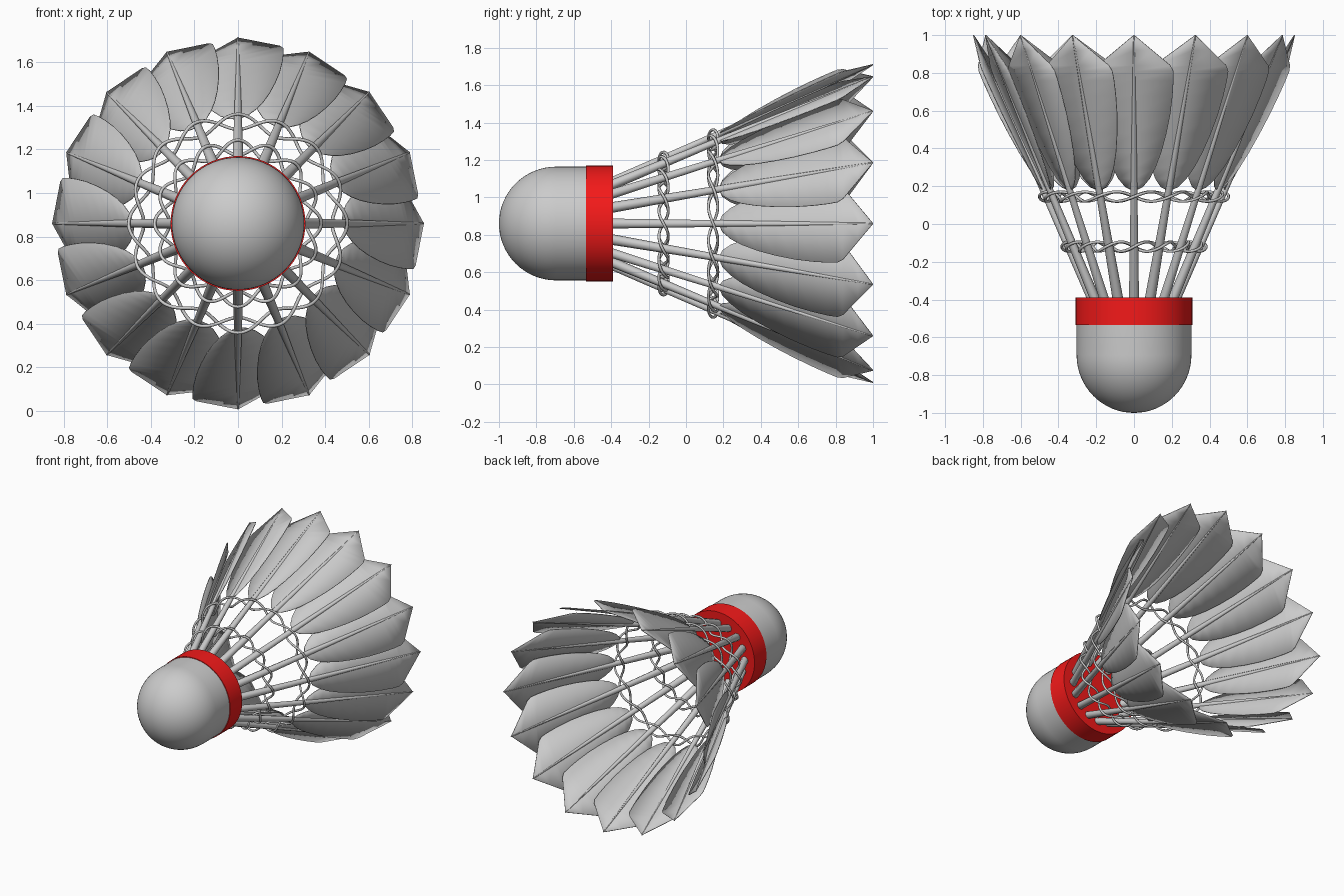
import bpy, bmesh
from math import sin, cos, pi, radians, tau

if "Cube" in bpy.data.objects:
    bpy.data.objects.remove(bpy.data.objects["Cube"])

CZ = 0.86       # height of the central axis
N = 16          # feather count


def material(name, rgba):
    m = bpy.data.materials.new(name)
    m.diffuse_color = rgba
    m.use_nodes = True
    m.node_tree.nodes["Principled BSDF"].inputs["Base Color"].default_value = m.diffuse_color
    return m


def add(name, data, angle=0.0):
    ob = bpy.data.objects.new(name, data)
    bpy.context.collection.objects.link(ob)
    ob.location = (0, 0, CZ)
    ob.rotation_euler = (0, angle, 0)
    return ob


def mesh(name, verts, faces, smooth=radians(35)):
    me = bpy.data.meshes.new(name)
    me.from_pydata(verts, [], faces)
    bm = bmesh.new()
    bm.from_mesh(me)
    bmesh.ops.remove_doubles(bm, verts=bm.verts, dist=1e-5)
    bmesh.ops.recalc_face_normals(bm, faces=bm.faces)
    for f in bm.faces:
        f.smooth = True
    for e in bm.edges:
        if len(e.link_faces) == 2 and e.calc_face_angle(0) > smooth:
            e.smooth = False
    bm.to_mesh(me)
    bm.free()
    return me


def lathe(name, profile, seg=64):
    """Revolve (radius, y) points about the y axis."""
    verts = [(r * sin(tau * k / seg), y, r * cos(tau * k / seg))
             for r, y in profile for k in range(seg)]
    faces = [(i * seg + k, i * seg + (k + 1) % seg,
              (i + 1) * seg + (k + 1) % seg, (i + 1) * seg + k)
             for i in range(len(profile) - 1) for k in range(seg)]
    return mesh(name, verts, faces)


def shaft_radius(y):
    return 0.226 + (y + 0.39) * (0.85 - 0.226) / 1.39


# Cork: hemisphere nose plus a short cylinder
R = 0.304
nose = [(R * sin(a), -0.694 - 0.306 * cos(a))
        for a in [i * pi / 2 / 16 for i in range(17)]]
add("cork", lathe("cork", nose + [(R, -0.40), (0, -0.40)]))

# Red band closing the back of the cork
band = lathe("band", [(0.30, -0.535), (0.309, -0.535), (0.309, -0.39), (0, -0.39)])
band.materials.append(material("red", (0.9, 0.01, 0.01, 1)))
add("band", band)

# Quill: tapered eight-sided rod along the slanted line
verts, S = [], 8
for y, r in [(-0.41, 0.029), (0.2, 0.019), (1.0, 0.004)]:
    for k in range(S):
        a = tau * (k + 0.5) / S
        verts.append((r * cos(a), y, shaft_radius(y) + r * sin(a)))
faces = [(i * S + k, i * S + (k + 1) % S, (i + 1) * S + (k + 1) % S, (i + 1) * S + k)
         for i in range(2) for k in range(S)]
faces += [tuple(range(S)), tuple(range(2 * S, 3 * S))]
quill = mesh("quill", verts, faces, radians(50))

# Vane: half-width along the quill, tilted so neighbours overlap
outline = [(0.18, 0.012), (0.195, 0.045), (0.24, 0.083), (0.30, 0.115),
           (0.38, 0.145), (0.48, 0.172), (0.58, 0.192), (0.68, 0.204),
           (0.76, 0.209), (0.81, 0.208), (0.84, 0.192), (0.92, 0.096), (0.998, 0.003)]
TILT = 0.18
verts = [(s * w, y, shaft_radius(y) + s * w * TILT)
         for y, w in outline for s in (-1, 0, 1)]
faces = [(3 * i + c, 3 * i + c + 1, 3 * i + c + 4, 3 * i + c + 3)
         for i in range(len(outline) - 1) for c in (0, 1)]
vane = mesh("vane", verts, faces)

for k in range(N):
    add(f"quill_{k}", quill, tau * k / N)
    ob = add(f"vane_{k}", vane, tau * k / N)
    sol = ob.modifiers.new("thickness", "SOLIDIFY")
    sol.thickness = 0.005
    sol.offset = 0


# Binding threads: two strands per ring weaving around the quills
def thread(name, y0, phase, amp_r=0.035, amp_y=0.025, n=256):
    cu = bpy.data.curves.new(name, "CURVE")
    cu.dimensions = "3D"
    cu.bevel_depth = 0.008
    cu.bevel_resolution = 1
    sp = cu.splines.new("POLY")
    sp.points.add(n - 1)
    for i, p in enumerate(sp.points):
        t = tau * i / n
        w = t * N / 2 + phase
        r = shaft_radius(y0) + amp_r * cos(w)
        p.co = (r * sin(t), y0 + amp_y * sin(w), r * cos(t), 1)
    sp.use_cyclic_u = True
    add(name, cu)


for ring, y0 in (("front", -0.12), ("rear", 0.145)):
    thread(f"{ring}_thread_a", y0, 0)
    thread(f"{ring}_thread_b", y0, pi)
